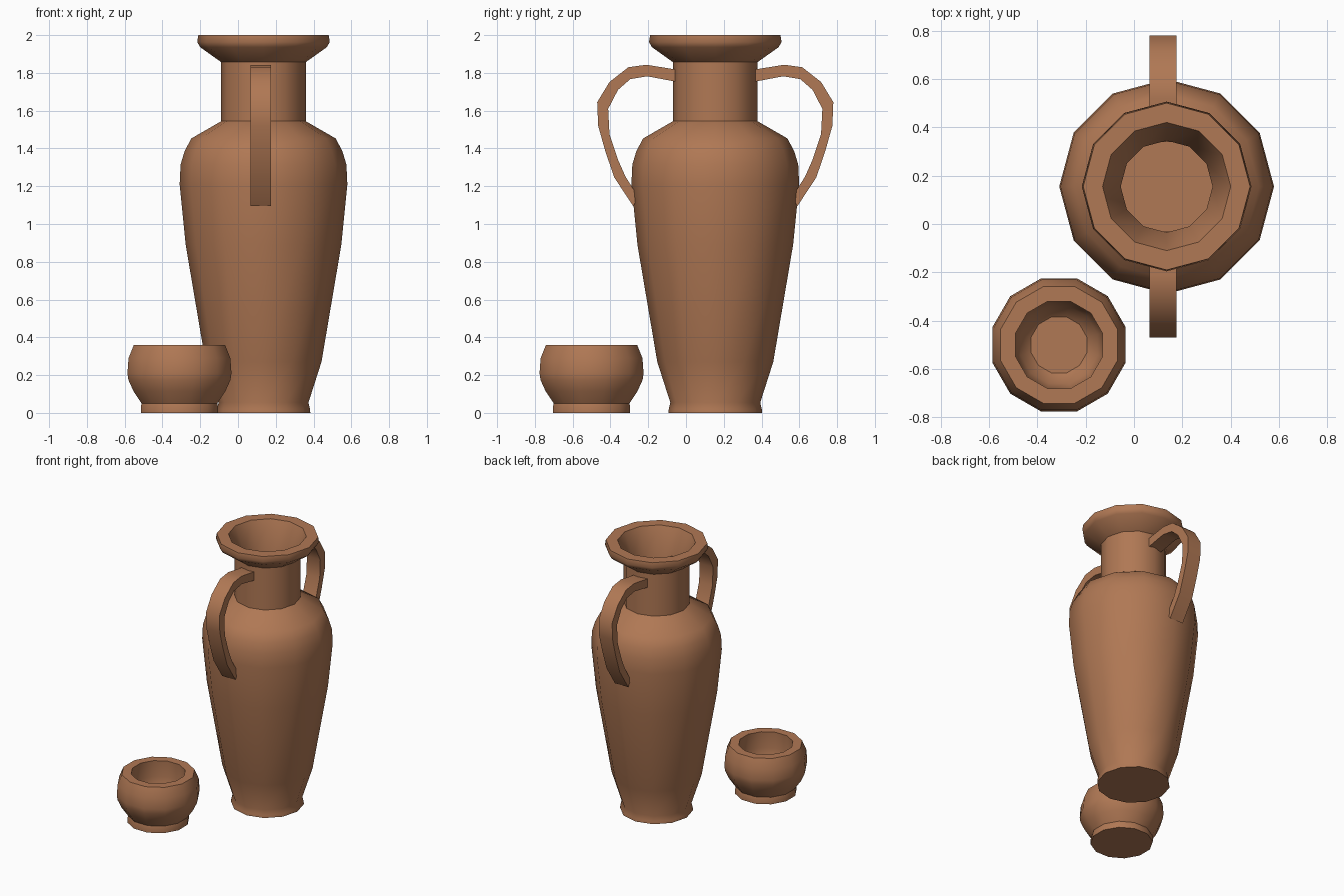
import bpy, bmesh, math

if "Cube" in bpy.data.objects:
    bpy.data.objects.remove(bpy.data.objects["Cube"])

clay = bpy.data.materials.new("terracotta clay")
clay.diffuse_color = (0.434, 0.188, 0.089, 1)
clay.use_nodes = True
clay.node_tree.nodes["Principled BSDF"].inputs["Base Color"].default_value = clay.diffuse_color


def finish(name, bm, angle):
    """Turn a bmesh into a named, smooth-shaded clay object."""
    bmesh.ops.recalc_face_normals(bm, faces=bm.faces)
    mesh = bpy.data.meshes.new(name)
    bm.to_mesh(mesh)
    bm.free()
    mesh.materials.append(clay)
    ob = bpy.data.objects.new(name, mesh)
    bpy.context.collection.objects.link(ob)
    bpy.ops.object.select_all(action='DESELECT')
    ob.select_set(True)
    bpy.context.view_layer.objects.active = ob
    bpy.ops.object.shade_smooth_by_angle(angle=math.radians(angle))
    return ob


def lathe(name, cx, cy, profile, turn=0.0, sides=12):
    """Revolve (radius, z) points into a closed 12-sided vessel."""
    bm = bmesh.new()
    rings = []
    for r, z in profile:
        ring = []
        for i in range(sides):
            a = turn + 2 * math.pi * i / sides
            ring.append(bm.verts.new((cx + r * math.cos(a), cy + r * math.sin(a), z)))
        rings.append(ring)
    for lo, hi in zip(rings, rings[1:]):
        for i in range(sides):
            j = (i + 1) % sides
            bm.faces.new((lo[i], lo[j], hi[j], hi[i]))
    bm.faces.new(rings[0])
    bm.faces.new(rings[-1])
    return finish(name, bm, 40)


VX, VY = 0.135, 0.155

# Tall jar: foot, body, shoulder, neck, lip, then the inside of the mouth
lathe("jar", VX, VY, [
    (0.248, 0), (0.246, 0.02), (0.238, 0.055), (0.307, 0.27), (0.412, 0.89),
    (0.444, 1.21), (0.439, 1.315), (0.418, 1.385), (0.382, 1.453),
    (0.224, 1.544), (0.224, 1.857), (0.335, 1.936), (0.351, 1.963),
    (0.345, 2.0), (0.265, 2.0), (0.19, 1.82), (0.19, 1.5)])

# Small bowl, turned so that a flat side faces front
lathe("bowl", -0.31, -0.5, [
    (0.212, 0), (0.212, 0.03), (0.207, 0.05), (0.252, 0.115), (0.28, 0.175),
    (0.285, 0.21), (0.279, 0.29), (0.25, 0.36), (0.186, 0.36),
    (0.19, 0.24), (0.165, 0.12), (0.12, 0.08)], turn=math.radians(15))

# Strap handles: outer and inner edge of the curve as (y, z)
outer = [(0.34, 1.815), (0.377, 1.82), (0.52, 1.843), (0.615, 1.83), (0.715, 1.752),
         (0.78, 1.645), (0.775, 1.52), (0.737, 1.385), (0.69, 1.247), (0.59, 1.095)]
inner = [(0.34, 1.75), (0.377, 1.756), (0.515, 1.782), (0.605, 1.767), (0.67, 1.71),
         (0.722, 1.61), (0.715, 1.475), (0.67, 1.34), (0.63, 1.25), (0.56, 1.14)]


def handle(name, side):
    bm = bmesh.new()
    rings = []
    for (yo, zo), (yi, zi) in zip(outer, inner):
        yo, yi = [VY + side * (y - VY) for y in (yo, yi)]
        rings.append([bm.verts.new(p) for p in (
            (0.065, yo, zo), (0.175, yo, zo), (0.175, yi, zi), (0.065, yi, zi))])
    for a, b in zip(rings, rings[1:]):
        for i in range(4):
            j = (i + 1) % 4
            bm.faces.new((a[i], a[j], b[j], b[i]))
    bm.faces.new(rings[0])
    bm.faces.new(rings[-1])
    finish(name, bm, 50)


handle("back_handle", 1)
handle("front_handle", -1)
